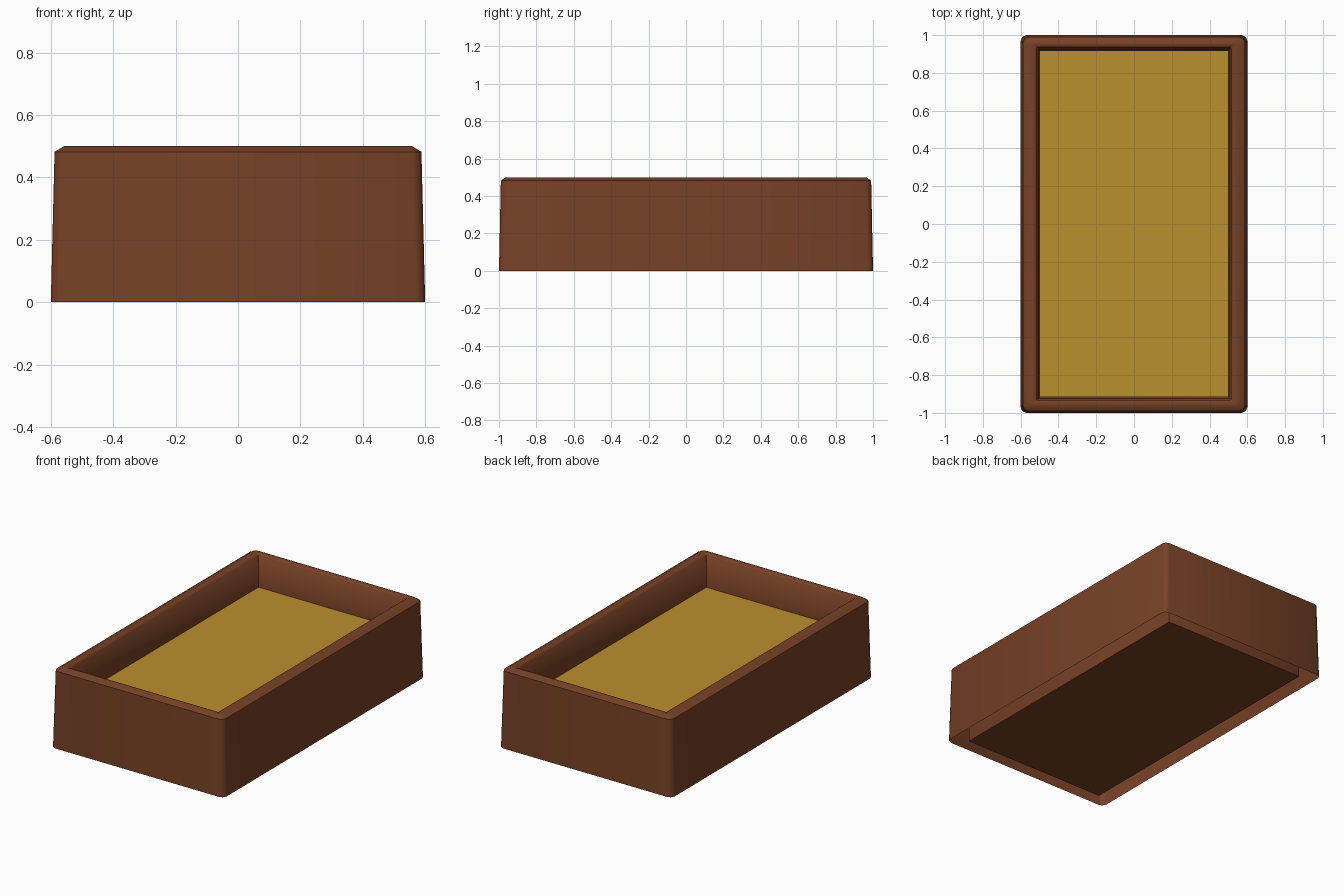
import bpy, bmesh, math

if "Cube" in bpy.data.objects:
    bpy.data.objects.remove(bpy.data.objects["Cube"])


def material(name, rgb):
    m = bpy.data.materials.new(name)
    m.diffuse_color = (*rgb, 1)
    m.use_nodes = True
    m.node_tree.nodes["Principled BSDF"].inputs["Base Color"].default_value = m.diffuse_color
    return m


def ring(bm, hx, hy, z, r, segs=2):
    """Closed loop of a rectangle with rounded corners."""
    verts = []
    for i, (sx, sy) in enumerate(((1, 1), (-1, 1), (-1, -1), (1, -1))):
        for k in range(segs + 1):
            a = math.radians(90 * (i + k / segs))
            verts.append(bm.verts.new((sx * (hx - r) + r * math.cos(a),
                                       sy * (hy - r) + r * math.sin(a), z)))
    return verts


def finish(bm, name, mat):
    me = bpy.data.meshes.new(name)
    bm.to_mesh(me)
    bm.free()
    ob = bpy.data.objects.new(name, me)
    me.materials.append(mat)
    bpy.context.collection.objects.link(ob)
    return ob


brown = material("brown wood", (0.185, 0.053, 0.019))
gold = material("golden fill", (0.50, 0.275, 0.027))

# tray: open-bottomed outer skirt, bevelled rim, inner tub closed at the base
profile = [  # half width, half length, height, corner radius
    (0.600, 1.000, 0.000, 0.030),
    (0.588, 0.990, 0.482, 0.030),
    (0.558, 0.965, 0.500, 0.020),
    (0.525, 0.945, 0.500, 0.004),
    (0.513, 0.933, 0.490, 0.003),
    (0.502, 0.920, 0.300, 0.002),
    (0.500, 0.918, 0.000, 0.002),
]
bm = bmesh.new()
rings = [ring(bm, *p) for p in profile]
for lo, hi in zip(rings, rings[1:]):
    n = len(lo)
    for i in range(n):
        j = (i + 1) % n
        bm.faces.new((lo[i], lo[j], hi[j], hi[i]))
bm.faces.new(rings[-1])
tray = finish(bm, "tray", brown)
bpy.context.view_layer.objects.active = tray
tray.select_set(True)
bpy.ops.object.shade_smooth_by_angle(angle=math.radians(50))

# flat filling surface part-way up the tub
bm = bmesh.new()
bm.faces.new([bm.verts.new((x, y, 0.298)) for x, y in
              ((-0.501, -0.917), (0.501, -0.917), (0.501, 0.919), (-0.501, 0.919))])
finish(bm, "filling", gold)
